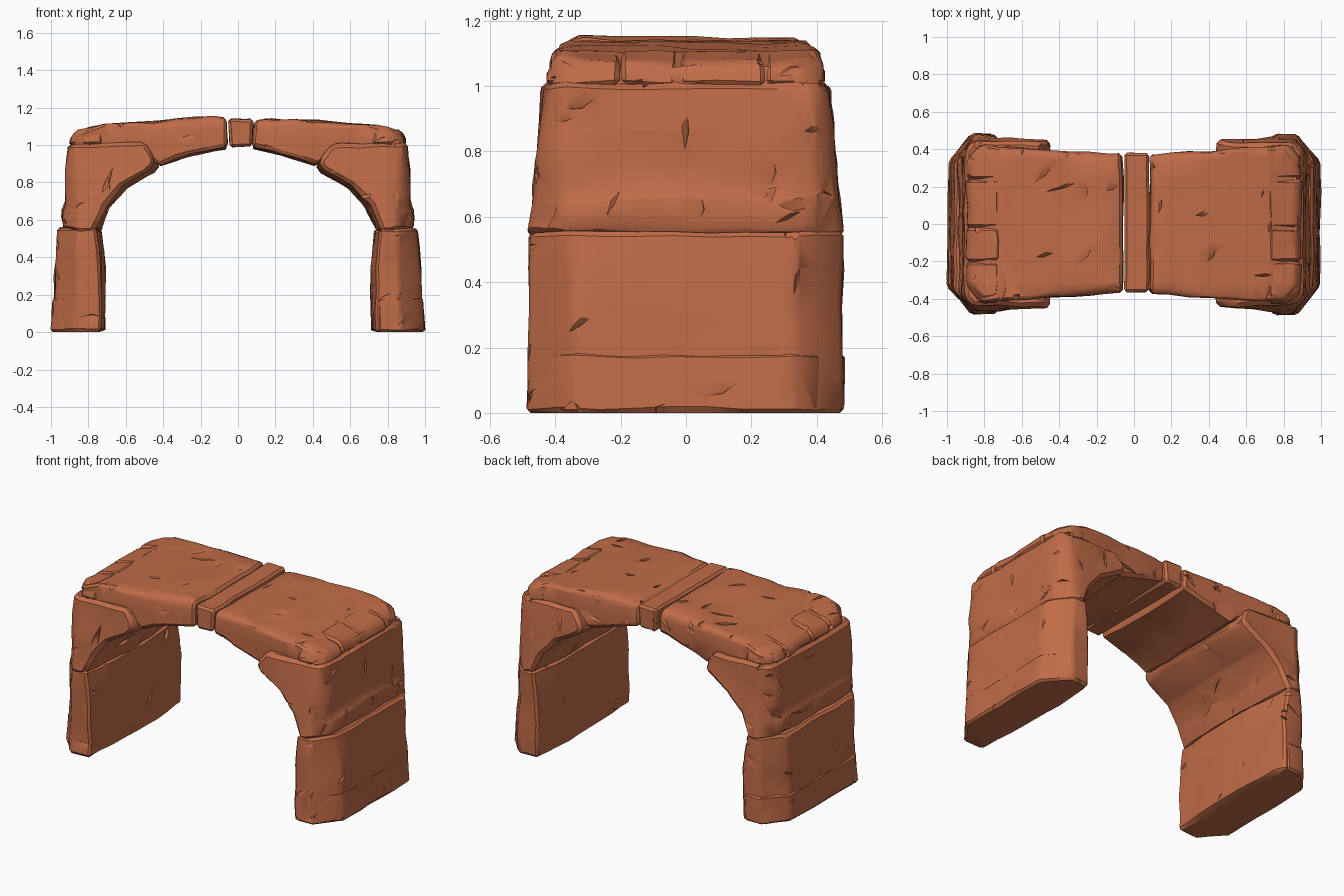
import bpy
import bmesh
import random
from math import radians
from mathutils import Vector, noise

random.seed(7)
cube = bpy.data.objects.get("Cube")
if cube:
    bpy.data.objects.remove(cube, do_unlink=True)

# Single sandstone colour
stone = bpy.data.materials.new("terracotta_stone")
stone.use_nodes = True
colour = (0.53, 0.15, 0.065, 1)
stone.diffuse_color = colour
shader = next(n for n in stone.node_tree.nodes if n.type == 'BSDF_PRINCIPLED')
shader.inputs["Base Color"].default_value = colour
shader.inputs["Roughness"].default_value = 0.9


def geom(bm):
    return bm.verts[:] + bm.edges[:] + bm.faces[:]


def trim(bm, point, normal):
    """Shave off everything beyond a plane and close the cut."""
    bmesh.ops.bisect_plane(bm, geom=geom(bm), plane_co=point,
                           plane_no=Vector(normal).normalized(), clear_outer=True)
    rim = [e for e in bm.edges if e.is_boundary]
    if rim:
        bmesh.ops.holes_fill(bm, edges=rim)


def slice_grid(bm, step):
    """Add evenly spaced cuts so the surface can be roughened."""
    for axis in range(3):
        normal = Vector((0, 0, 0))
        normal[axis] = 1
        values = [v.co[axis] for v in bm.verts]
        at = min(values) + step
        while at < max(values) - step / 2:
            bmesh.ops.bisect_plane(bm, geom=geom(bm), plane_co=normal * at,
                                   plane_no=normal, dist=0.002)
            at += step


def swell(bm, amount):
    """Bulge the faces that look into the archway, most at mid depth."""
    bm.normal_update()
    moves = []
    for v in bm.verts:
        inward = Vector((-v.co.x, 0, min(0, 0.45 - v.co.z))).normalized()
        if v.normal.dot(inward) > 0.6:
            moves.append((v, inward * amount * max(0, 1 - (v.co.y / 0.46) ** 2)))
    for v, move in moves:
        v.co += move


def chisel_marks(bm, count):
    """Make one mesh of lopsided wedges scattered over the surface."""
    marks = bmesh.new()
    faces = [f for f in bm.faces if f.calc_area() > 0.00005 and f.normal.z > -0.8]
    for face in random.sample(faces, min(count, len(faces))):
        n = face.normal
        along = n.orthogonal().normalized()
        side = n.cross(along)
        turn = random.uniform(-1, 1)
        along, side = (along + side * turn).normalized(), (side - along * turn).normalized()
        centre = face.calc_center_median() + n * 0.01
        length = random.uniform(0.05, 0.13)
        width = random.uniform(0.015, 0.05)
        depth = random.uniform(0.016, 0.03)
        ring = [marks.verts.new(centre + along * a * length + side * b * width)
                for a, b in ((1, 0), (0.3, 1), (-1, 0.2), (0, -0.5))]
        tip = marks.verts.new(centre - n * depth - side * width * 0.4)
        marks.faces.new(ring)
        for i in range(4):
            marks.faces.new((ring[i], tip, ring[(i + 1) % 4]))
    bmesh.ops.recalc_face_normals(marks, faces=marks.faces[:])
    mesh = bpy.data.meshes.new("chisel_marks")
    marks.to_mesh(mesh)
    marks.free()
    cutter = bpy.data.objects.new("chisel_marks", mesh)
    cutter.hide_render = True
    bpy.context.collection.objects.link(cutter)
    return cutter


def block(name, profile, planes=(), side=1, y=(-0.6, 0.6), chips=12, bevel=0.014,
          rough=0.014, belly=0.0):
    """Extrude an x-z profile along y, trim it, round it, roughen it and chip it."""
    bm = bmesh.new()
    face = bm.faces.new([bm.verts.new((x * side, y[0], z)) for x, z in profile])
    out = bmesh.ops.extrude_face_region(bm, geom=[face])
    bmesh.ops.translate(bm, vec=(0, y[1] - y[0], 0),
                        verts=[g for g in out["geom"] if isinstance(g, bmesh.types.BMVert)])
    bmesh.ops.recalc_face_normals(bm, faces=bm.faces[:])
    for (px, py, pz), (nx, ny, nz) in planes:
        for s in (1, -1):
            trim(bm, (px * side, py * s, pz), (nx * side, ny * s, nz))
    bmesh.ops.remove_doubles(bm, verts=bm.verts[:], dist=0.006)
    sharp = [e for e in bm.edges if e.calc_face_angle(0) > radians(28)]
    bmesh.ops.bevel(bm, geom=sharp, offset=bevel, segments=1, affect='EDGES',
                    clamp_overlap=True)
    slice_grid(bm, 0.11)
    bmesh.ops.triangulate(bm, faces=bm.faces[:])
    swell(bm, belly)
    seed = Vector((random.random(), random.random(), random.random())) * 20
    for v in bm.verts:
        shift = noise.noise_vector(v.co * 7 + seed) * rough
        if v.co.z < 0.005:
            shift.z = 0
        v.co += shift
    bmesh.ops.recalc_face_normals(bm, faces=bm.faces[:])
    bm.normal_update()
    mesh = bpy.data.meshes.new(name)
    cutter = chisel_marks(bm, chips)
    bm.to_mesh(mesh)
    bm.free()
    mesh.materials.append(stone)
    obj = bpy.data.objects.new(name, mesh)
    bpy.context.collection.objects.link(obj)
    bpy.ops.object.select_all(action='DESELECT')
    obj.select_set(True)
    bpy.context.view_layer.objects.active = obj
    cut = obj.modifiers.new("chips", 'BOOLEAN')
    cut.operation = 'DIFFERENCE'
    cut.solver = 'EXACT'
    cut.use_self = True
    cut.object = cutter
    bpy.ops.object.modifier_apply(modifier=cut.name)
    bpy.data.objects.remove(cutter, do_unlink=True)
    bpy.ops.object.shade_smooth_by_angle(angle=radians(30))


# Trim planes: front and back faces, then the slanted outer corners
leg_planes = [((0, 0.478, 0), (0, 1, 0)), ((0.98, 0.34, 0.2), (1, 0.82, 0.04))]
footing_planes = [((0, 0.486, 0), (0, 1, 0.02)), ((0.99, 0.335, 0.1), (1, 0.82, 0.04))]
shoulder_planes = [((0, 0.475, 0.6), (0, 1, 0.1)), ((0.935, 0.37, 0.7), (1, 0.9, 0.05))]
slab_planes = [((0.06, 0.37, 1), (-0.065, 1, 0)),
               ((0.88, 0.37, 1), (1, 0.9, 0.3)),
               ((0.5, 0.405, 1.1), (-0.065, 1, 0.8))]
rim_planes = [((0.87, 0.37, 1), (1, 0.9, 0.5)), ((0.8, 0.415, 1.05), (0, 1, 0.5))]

# Outlines of the blocks on one side
leg = [(0.735, 0), (0.99, 0), (0.978, 0.3), (0.962, 0.555), (0.76, 0.555), (0.735, 0.35)]
footing = [(0.75, 0), (0.998, 0), (0.988, 0.185), (0.75, 0.185)]
shoulder = [(0.77, 0.54), (0.92, 0.54), (0.942, 0.59), (0.935, 0.65), (0.918, 0.68),
            (0.917, 0.86), (0.903, 1.01), (0.5, 1.01), (0.44, 0.92), (0.45, 0.88),
            (0.615, 0.78), (0.71, 0.675)]
slab = [(0.89, 0.99), (0.88, 1.05), (0.72, 1.105), (0.4, 1.13), (0.15, 1.15), (0.065, 1.14),
        (0.055, 0.998), (0.25, 0.96), (0.43, 0.902), (0.52, 0.975)]
rim = [(0.72, 1.0), (0.9, 1.0), (0.89, 1.05), (0.86, 1.075), (0.72, 1.108)]

for label, side in (("right", -1), ("left", 1)):
    # Legs, each with a footing that wraps the outer face and one end
    block(label + "_leg", leg, leg_planes, side, chips=18, rough=0.012, belly=0.028)
    block(label + "_footing", footing, footing_planes, side,
          y=(-0.6, 0.41) if side > 0 else (-0.41, 0.6), chips=12, rough=0.01)
    # Curved shoulder and roof slab
    block(label + "_shoulder", shoulder, shoulder_planes, side, chips=34, bevel=0.02,
          belly=0.028)
    gap = 0.022 if side > 0 else 0
    inner = [(x + gap if x < 0.1 else x, z - gap / 2 if z > 1.13 else z) for x, z in slab]
    block(label + "_roof_slab", inner, slab_planes, side, chips=26, bevel=0.02, belly=0.018)
    # Row of worn stones along the outer roof edge
    splits = (-0.425, -0.2, -0.02, 0.24, 0.42)
    for i, (a, b) in enumerate(zip(splits, splits[1:])):
        block(f"{label}_rim_stone_{i + 1}", rim, rim_planes, side,
              y=(a + 0.002, b - 0.002), chips=3, rough=0.012)

# Keystone between the slabs
block("keystone", [(-0.052, 1.138), (0.082, 1.138), (0.074, 0.995), (-0.045, 0.99)],
      y=(-0.365, 0.38), chips=4, rough=0.006)
